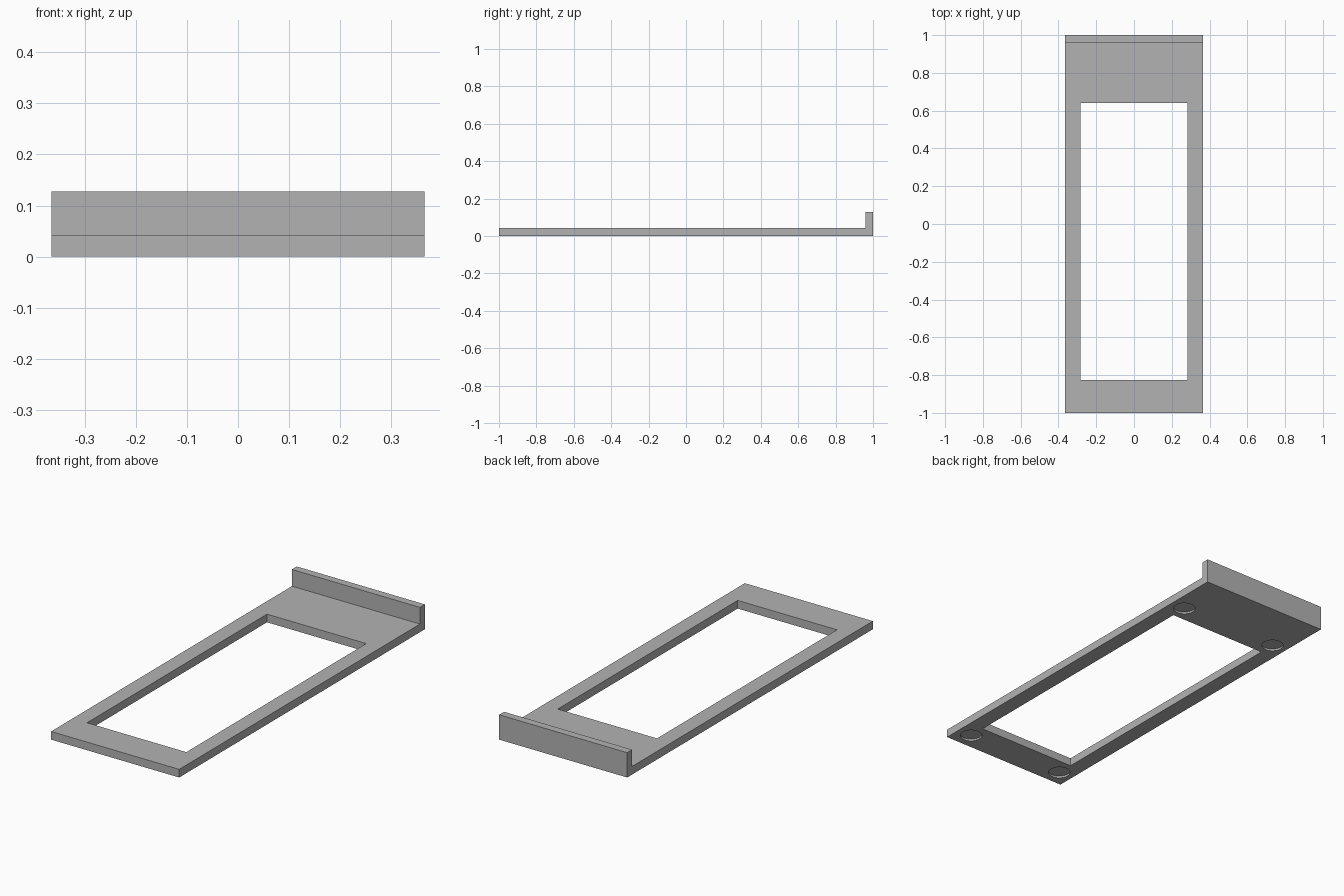
import bpy
import bmesh

if "Cube" in bpy.data.objects:
    bpy.data.objects.remove(bpy.data.objects["Cube"], do_unlink=True)

HALF_W, PLATE_T, LIP_H, LIP_Y = 0.365, 0.042, 0.128, 0.96

grey = bpy.data.materials.new("plain grey")
grey.use_nodes = True
colour = (0.45, 0.45, 0.45, 1)
grey.diffuse_color = colour
grey.node_tree.nodes["Principled BSDF"].inputs["Base Color"].default_value = colour


def extruded(name, profile, direction):
    """Solid made by sweeping a closed flat outline along a direction."""
    bm = bmesh.new()
    face = bm.faces.new([bm.verts.new(p) for p in profile])
    swept = bmesh.ops.extrude_face_region(bm, geom=[face])["geom"]
    moved = [v for v in swept if isinstance(v, bmesh.types.BMVert)]
    bmesh.ops.translate(bm, verts=moved, vec=direction)
    bmesh.ops.recalc_face_normals(bm, faces=bm.faces)
    mesh = bpy.data.meshes.new(name)
    bm.to_mesh(mesh)
    bm.free()
    mesh.materials.append(grey)
    obj = bpy.data.objects.new(name, mesh)
    bpy.context.collection.objects.link(obj)
    return obj


def cut(target, cutter):
    """Subtract the cutter, apply the result and discard the cutter."""
    cutter.hide_render = True
    mod = target.modifiers.new("cut", 'BOOLEAN')
    mod.operation, mod.solver, mod.object = 'DIFFERENCE', 'EXACT', cutter
    bpy.context.view_layer.objects.active = target
    bpy.ops.object.modifier_apply(modifier=mod.name)
    bpy.data.objects.remove(cutter, do_unlink=True)


# Flat plate with an upright lip along the back edge
side = [(-1, 0), (1, 0), (1, LIP_H), (LIP_Y, LIP_H), (LIP_Y, PLATE_T), (-1, PLATE_T)]
frame = extruded("frame_with_back_lip", [(-HALF_W, y, z) for y, z in side],
                 (2 * HALF_W, 0, 0))

# Rectangular window through the plate
x, front, back = 0.283, -0.825, 0.64
window = [(-x, front, -0.1), (x, front, -0.1), (x, back, -0.1), (-x, back, -0.1)]
cut(frame, extruded("window_cutter", window, (0, 0, 0.3)))

# Four shallow round foot recesses underneath
for sx in (-1, 1):
    for y in (-0.912, 0.725):
        bpy.ops.mesh.primitive_cylinder_add(vertices=48, radius=0.053, depth=0.02,
                                            location=(sx * 0.284, y, 0))
        recess = bpy.context.object
        recess.name = "foot_recess_cutter"
        recess.data.materials.append(grey)
        cut(frame, recess)

# Smooth recess walls, crisp edges elsewhere
bpy.ops.object.select_all(action='DESELECT')
frame.select_set(True)
bpy.context.view_layer.objects.active = frame
bpy.ops.object.shade_smooth_by_angle(angle=0.52)
